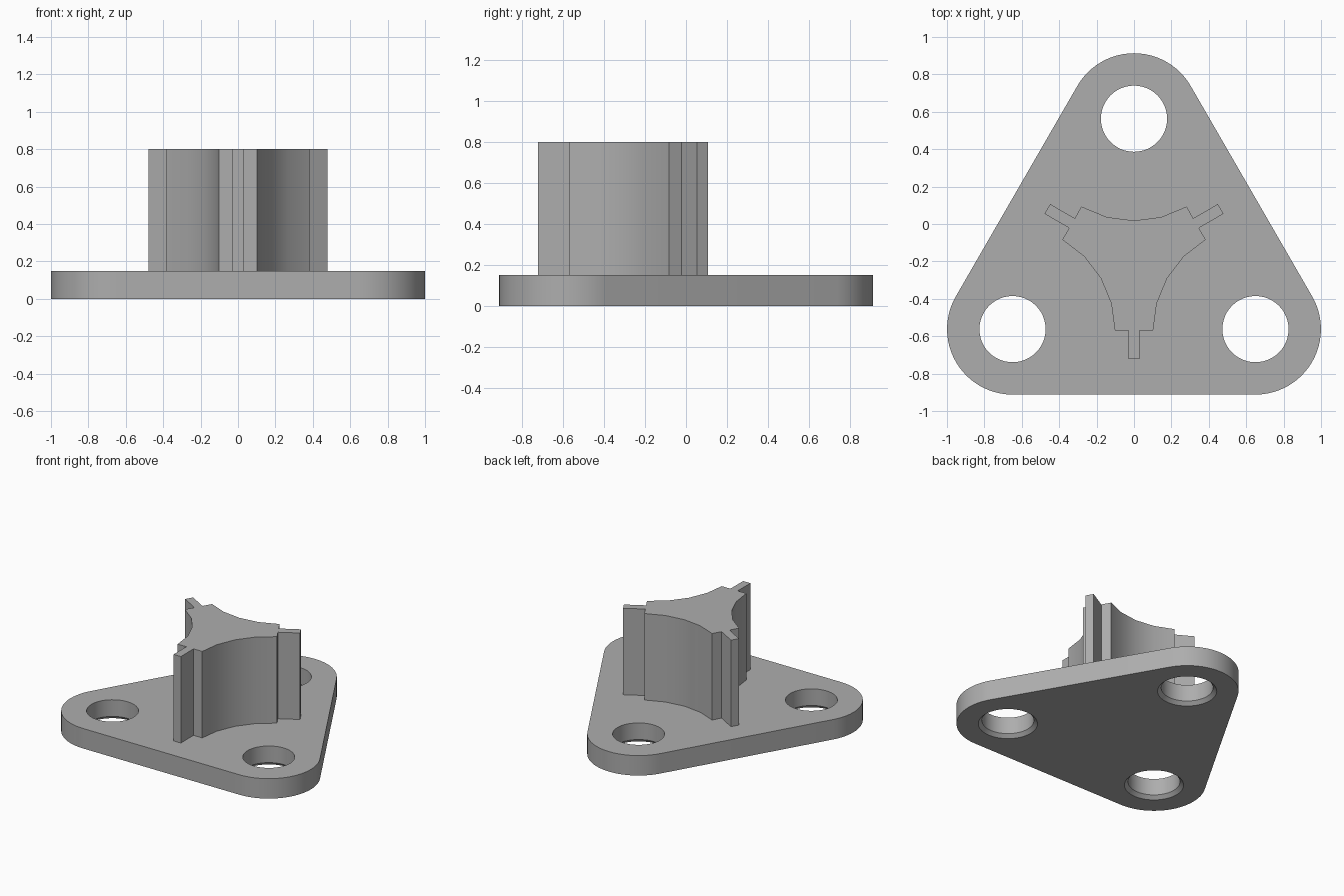
import bpy
import bmesh
from math import sin, cos, pi, radians
from mathutils import Vector, Matrix

if "Cube" in bpy.data.objects:
    bpy.data.objects.remove(bpy.data.objects["Cube"])

CENTRE = Vector((0, -0.187, 0))   # axis of the threefold symmetry
THICK = 0.15                      # plate thickness
TOP = 0.80                        # top of the post
REACH = 0.75                      # axis to each hole
CORNER = 0.35                     # plate corner radius
HOLE = 0.177

grey = bpy.data.materials.new("plain_grey")
grey.use_nodes = True
colour = (0.42, 0.42, 0.42, 1)
grey.diffuse_color = colour
grey.node_tree.nodes["Principled BSDF"].inputs["Base Color"].default_value = colour


def polar(radius, degrees):
    a = radians(degrees)
    return Vector((radius * cos(a), radius * sin(a), 0))


def finish(name, bm):
    bmesh.ops.recalc_face_normals(bm, faces=bm.faces)
    mesh = bpy.data.meshes.new(name)
    bm.to_mesh(mesh)
    bm.free()
    mesh.materials.append(grey)
    obj = bpy.data.objects.new(name, mesh)
    bpy.context.collection.objects.link(obj)
    return obj


def prism(name, outline, z0, z1):
    bm = bmesh.new()
    face = bm.faces.new([bm.verts.new((p.x, p.y, z0)) for p in outline])
    side = bmesh.ops.extrude_face_region(bm, geom=[face], use_keep_orig=True)
    top = [v for v in side["geom"] if isinstance(v, bmesh.types.BMVert)]
    bmesh.ops.translate(bm, verts=top, vec=(0, 0, z1 - z0))
    return finish(name, bm)


def smooth(obj):
    bpy.ops.object.select_all(action="DESELECT")
    obj.select_set(True)
    bpy.context.view_layer.objects.active = obj
    bpy.ops.object.shade_smooth_by_angle(angle=radians(30))


# Rounded triangular base plate
hole_angles = (90, 210, 330)
outline = []
for a in hole_angles:
    outline += [CENTRE + polar(REACH, a) + polar(CORNER, a - 60 + 5 * i) for i in range(25)]
plate = prism("base_plate", outline, 0, THICK)

# Bolt holes, chamfered on the underside
cut = bmesh.new()
profile = [(0.222, -0.02), (HOLE, 0.025), (HOLE, THICK + 0.1)]
for a in hole_angles:
    c = CENTRE + polar(REACH, a)
    rings = [[cut.verts.new(c + polar(r, i * 7.5) + Vector((0, 0, z))) for i in range(48)]
             for r, z in profile]
    for low, high in zip(rings, rings[1:]):
        for i in range(48):
            j = (i + 1) % 48
            cut.faces.new((low[i], low[j], high[j], high[i]))
    cut.faces.new(rings[0])
    cut.faces.new(rings[-1])
cutter = finish("hole_cutter", cut)
cutter.hide_render = True
bpy.context.view_layer.objects.active = plate
mod = plate.modifiers.new("holes", "BOOLEAN")
mod.operation = "DIFFERENCE"
mod.solver = "EXACT"
mod.object = cutter
bpy.ops.object.modifier_apply(modifier=mod.name)
bpy.data.objects.remove(cutter)
smooth(plate)

# Three-armed post: thin key, shoulder and scooped flank, repeated by rotation
SCOOP = 0.5625
scoop_centre = Vector((0, 0.205 + SCOOP, 0)) 
arm = [Vector(p) for p in ((-0.03, -0.383, 0), (-0.03, -0.535, 0),
                           (0.03, -0.535, 0), (0.03, -0.383, 0))]
to_flank = Matrix.Rotation(radians(-120), 3, "Z")
arm += [to_flank @ (scoop_centre + polar(SCOOP, 240 + 15 * i)) for i in range(5)]
# order the flank from the lower arm towards the next one
arm[4:] = sorted(arm[4:], key=lambda p: p.y)
# bring the flank to the right-hand side of the lower arm
flank = [scoop_centre + polar(SCOOP, 300 - 15 * i) for i in range(5)]
turn = Matrix.Rotation(radians(-60), 3, "Z")
flank = [Matrix.Rotation(radians(240), 3, "Z") @ p for p in flank]
arm[4:] = sorted(flank, key=lambda p: p.y)
post_outline = []
for k in range(3):
    spin = Matrix.Rotation(k * 2 * pi / 3, 3, "Z")
    post_outline += [CENTRE + spin @ p for p in arm]
post = prism("keyed_post", post_outline, THICK, TOP)
smooth(post)
